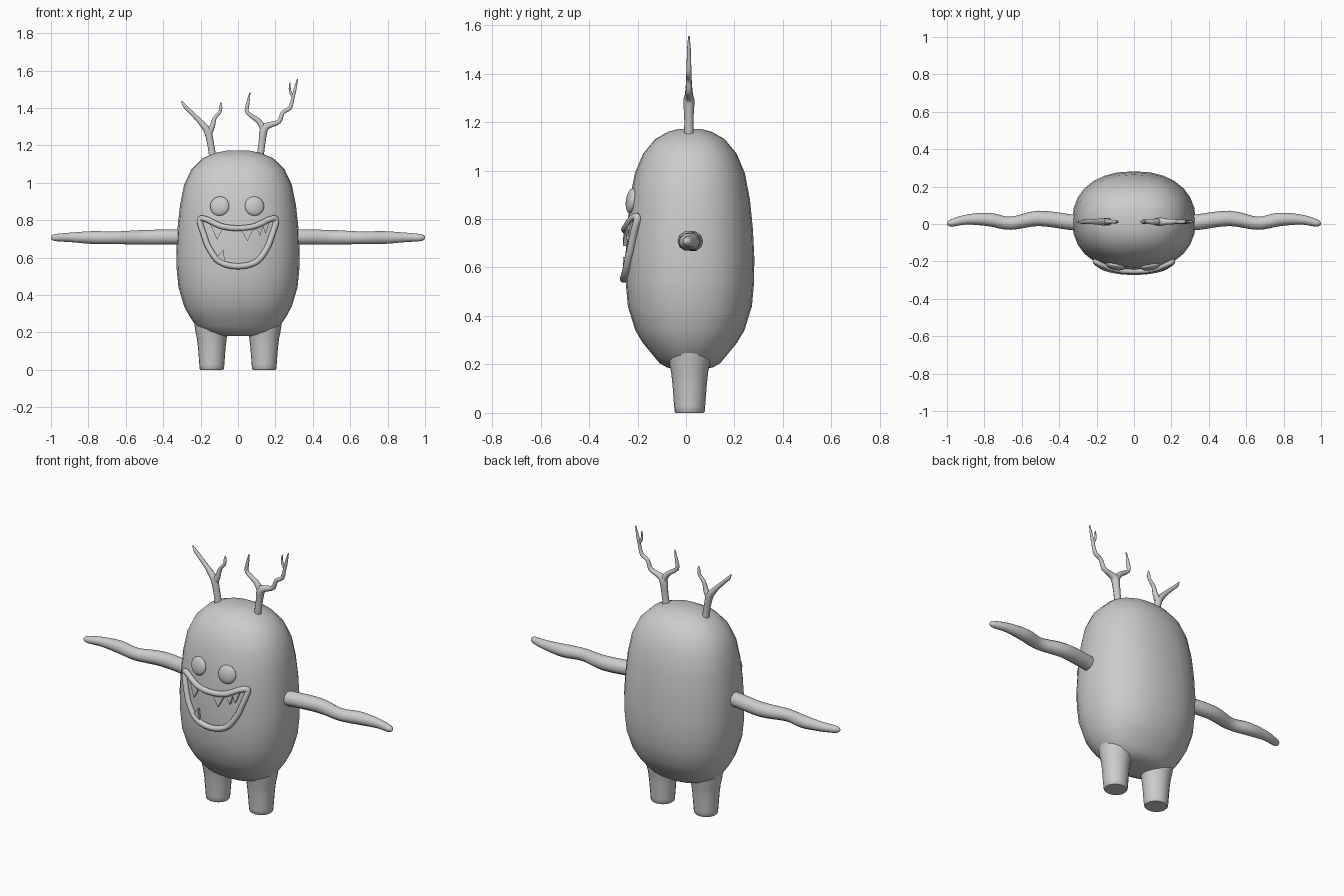
import bpy, bmesh, math
from mathutils import Vector

if "Cube" in bpy.data.objects:
    bpy.data.objects.remove(bpy.data.objects["Cube"])

# body rings: z, half width x, half depth y
RINGS = [(.18, .09, .06), (.188, .14, .095), (.205, .185, .125), (.235, .225, .15), (.29, .262, .195),
         (.34, .288, .225), (.44, .318, .256), (.54, .328, .265), (.64, .33, .266), (.76, .323, .26),
         (.88, .31, .248), (.99, .288, .227), (1.07, .25, .193), (1.13, .19, .143), (1.16, .12, .09),
         (1.172, .06, .045)]
CY, P = .016, 2.25


def finish(obj, angle=50):
    bpy.ops.object.select_all(action='DESELECT')
    obj.select_set(True)
    bpy.context.view_layer.objects.active = obj
    bpy.ops.object.shade_smooth_by_angle(angle=math.radians(angle))
    return obj


def mesh_obj(name, bm, angle=50):
    bmesh.ops.recalc_face_normals(bm, faces=bm.faces)
    me = bpy.data.meshes.new(name)
    bm.to_mesh(me)
    bm.free()
    obj = bpy.data.objects.new(name, me)
    bpy.context.collection.objects.link(obj)
    return finish(obj, angle)


def loft(name, sections, angle=50):
    bm = bmesh.new()
    loops = [[bm.verts.new(p) for p in s] for s in sections]
    n = len(loops[0])
    for a, b in zip(loops, loops[1:]):
        for i in range(n):
            bm.faces.new((a[i], a[(i + 1) % n], b[(i + 1) % n], b[i]))
    bm.faces.new(loops[0])
    bm.faces.new(loops[-1])
    return mesh_obj(name, bm, angle)


def oval(cx, cy, z, a, b, p=2.0, n=28):
    out = []
    for i in range(n):
        c, s = math.cos(math.tau * i / n), math.sin(math.tau * i / n)
        out.append((cx + a * math.copysign(abs(c) ** (2 / p), c),
                    cy + b * math.copysign(abs(s) ** (2 / p), s), z))
    return out


def front_y(x, z):
    """y of the body's front surface"""
    for (z0, a0, b0), (z1, a1, b1) in zip(RINGS, RINGS[1:]):
        if z0 <= z <= z1:
            t = (z - z0) / (z1 - z0)
            a, b = a0 + t * (a1 - a0), b0 + t * (b1 - b0)
            return CY - b * max(0, 1 - (abs(x) / a) ** P) ** (1 / P)


def spline(pts, cyclic=False, steps=4):
    pts = [Vector(p) for p in pts]
    n, out = len(pts), []
    get = (lambda i: pts[i % n]) if cyclic else (lambda i: pts[min(max(i, 0), n - 1)])
    for i in range(n if cyclic else n - 1):
        a, b, c, d = (get(i + k) for k in (-1, 0, 1, 2))
        for k in range(steps):
            t = k / steps
            out.append(.5 * (2 * b + (c - a) * t + (2 * a - 5 * b + 4 * c - d) * t * t
                             + (3 * b - a - 3 * c + d) * t ** 3))
    return out if cyclic else out + [pts[-1]]


def tube(name, pts, cyclic=False, res=3):
    """tube through (x, y, z, radius) points"""
    cu = bpy.data.curves.new(name, 'CURVE')
    cu.dimensions = '3D'
    cu.bevel_depth, cu.bevel_resolution, cu.use_fill_caps = 1, res, True
    sp = cu.splines.new('POLY')
    sp.points.add(len(pts) - 1)
    for q, p in zip(sp.points, pts):
        q.co, q.radius = (p[0], p[1], p[2], 1), p[3]
    sp.use_cyclic_u = cyclic
    obj = bpy.data.objects.new(name, cu)
    bpy.context.collection.objects.link(obj)
    bpy.ops.object.select_all(action='DESELECT')
    obj.select_set(True)
    bpy.context.view_layer.objects.active = obj
    bpy.ops.object.convert(target='MESH')
    return finish(bpy.context.view_layer.objects.active, 60)


# body
loft("body", [oval(0, CY, z, a, b, P) for z, a, b in RINGS], 60)

# legs and wavy arms
LEG = [(0, .06), (.006, .065), (.03, .067), (.12, .074), (.17, .08), (.2, .087), (.26, .095)]
ARM = [(.26, .005, .705, .042), (.34, .01, .71, .042), (.51, .03, .708, .041), (.66, .004, .706, .035),
       (.775, .024, .707, .036), (.89, .024, .708, .027), (.965, .008, .707, .021),
       (.99, .003, .707, .015), (1, .002, .707, .004)]
for side, s in (("right", 1), ("left", -1)):
    loft(side + "_leg", [oval(s * .14, .015, z, r, r * .96, n=20) for z, r in LEG])
    tube(side + "_arm", spline([(s * x, y, z, r) for x, y, z, r in ARM]))

# antlers: branches in the x-z plane as (x, z, radius)
ANTLERS = {
    "left_antler_stem": [(-.132, 1.12, .021), (-.145, 1.2, .019), (-.16, 1.27, .021), (-.18, 1.3, .018),
                         (-.21, 1.335, .014), (-.26, 1.385, .011), (-.285, 1.41, .01), (-.302, 1.436, .003)],
    "left_antler_branch": [(-.16, 1.26, .02), (-.138, 1.3, .015), (-.125, 1.345, .011), (-.096, 1.38, .009),
                           (-.092, 1.41, .008), (-.09, 1.428, .003)],
    "right_antler_stem": [(.115, 1.12, .021), (.128, 1.21, .019), (.14, 1.29, .023), (.175, 1.31, .016),
                          (.22, 1.328, .013), (.24, 1.375, .011), (.278, 1.4, .011), (.294, 1.455, .009),
                          (.305, 1.5, .008), (.318, 1.555, .003)],
    "right_antler_branch": [(.14, 1.28, .02), (.11, 1.33, .015), (.05, 1.375, .011), (.052, 1.42, .01),
                            (.064, 1.483, .003)],
    "right_antler_twig": [(.295, 1.46, .008), (.278, 1.49, .007), (.278, 1.535, .003)],
}
for name, pts in ANTLERS.items():
    tube(name, spline([(x, .012, z, r) for x, z, r in pts], steps=3))

# eyes: flattened balls lying on the body surface
for side, x in (("left", -.098), ("right", .088)):
    z, e = .875, .02
    nrm = Vector(((front_y(x + e, z) - front_y(x - e, z)) / (2 * e), -1,
                  (front_y(x, z + e) - front_y(x, z - e)) / (2 * e))).normalized()
    bm = bmesh.new()
    bmesh.ops.create_uvsphere(bm, u_segments=24, v_segments=12, radius=.052)
    eye = mesh_obj(side + "_eye", bm)
    eye.scale = (1, 1, .4)
    eye.location = (x, front_y(x, z), z)
    eye.rotation_euler = nrm.to_track_quat('Z', 'Y').to_euler()

# lips: closed tube wrapped on the body front
half = [(.09, .768), (.165, .803), (.2, .808), (.203, .785), (.182, .72), (.155, .65), (.098, .577)]
loop = [(0, .757)] + half + [(0, .553)] + [(-x, z) for x, z in reversed(half)]
path = spline([(x, z, 0) for x, z in loop], True)
tube("lips", [(p.x, front_y(p.x, p.y) - .008, p.y, .016) for p in path], True)

# teeth: thin triangular wedges (base left, base right, tip)
TEETH = [((-.148, .778), (-.08, .755), (-.112, .695)), ((.015, .75), (.085, .755), (.05, .688)),
         ((.095, .765), (.135, .775), (.118, .714)), ((.13, .775), (.168, .79), (.147, .728)),
         ((-.135, .58), (-.068, .56), (-.078, .643))]
for i, tri in enumerate(TEETH):
    bm = bmesh.new()
    front = [bm.verts.new((x, front_y(x, z) - .014, z)) for x, z in tri]
    back = [bm.verts.new((x, front_y(x, z) + .012, z)) for x, z in tri]
    bm.faces.new(front)
    bm.faces.new(back)
    for k in range(3):
        j = (k + 1) % 3
        bm.faces.new((front[k], front[j], back[j], back[k]))
    mesh_obj(f"tooth_{i + 1}", bm, 30)
